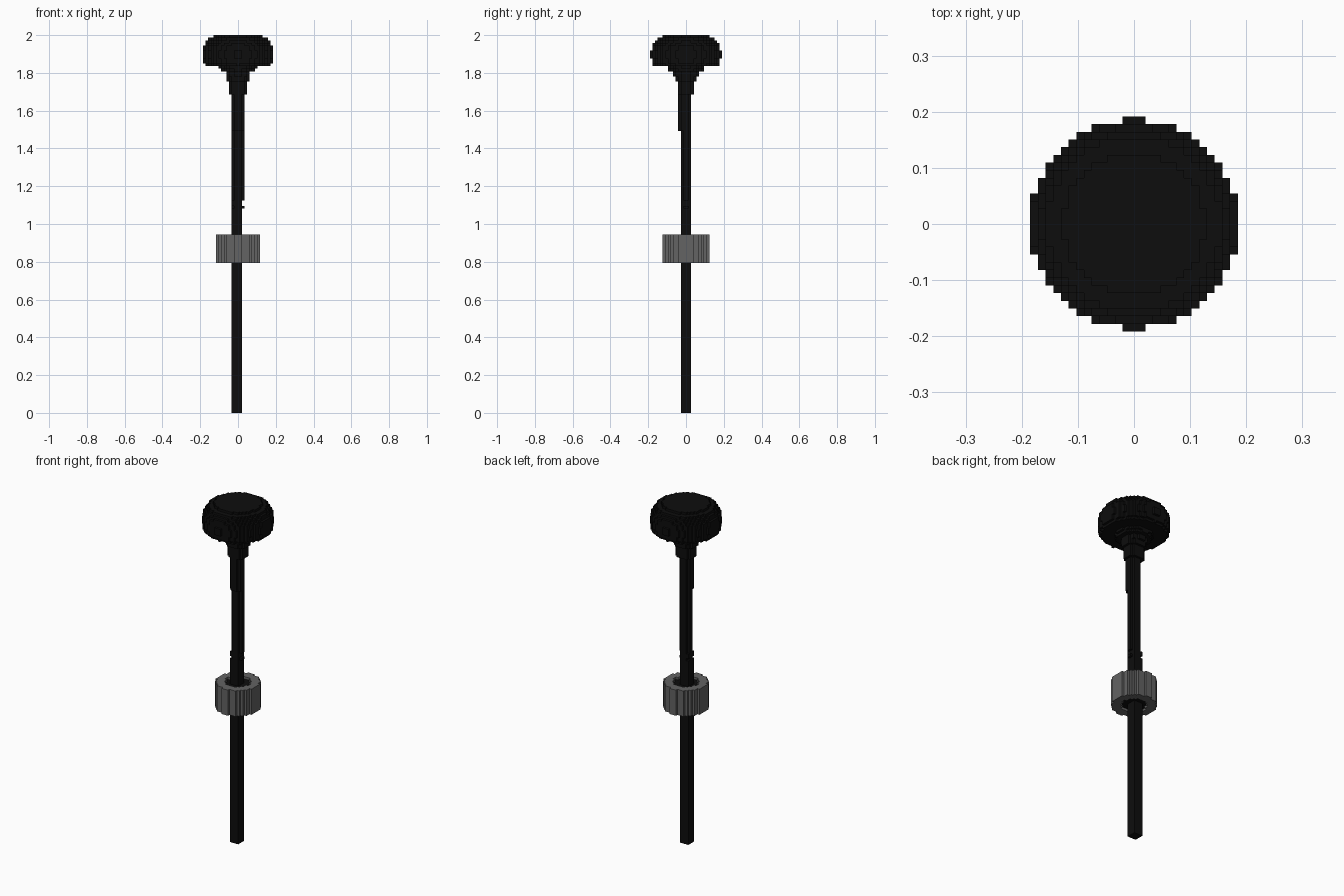
import bpy, bmesh
from mathutils import Vector

if "Cube" in bpy.data.objects:
    bpy.data.objects.remove(bpy.data.objects["Cube"], do_unlink=True)

LAYERS = 146
V = 2.0 / LAYERS          # edge length of one block


def material(name, value):
    m = bpy.data.materials.new(name)
    m.use_nodes = True
    col = (value, value, value, 1)
    m.diffuse_color = col
    m.node_tree.nodes["Principled BSDF"].inputs["Base Color"].default_value = col
    return m


black = material("black", 0.004)
grey = material("grey", 0.125)


def disc(k, r, cx=0.0, cy=0.0, hole=0.0):
    """Blocks of layer k whose centres lie in a round slice, sizes in blocks."""
    return {(i, j, k) for i in range(-15, 16) for j in range(-15, 16)
            if hole ** 2 <= (i - cx) ** 2 + (j + 0.5 - cy) ** 2 <= r ** 2}


def blocks(name, cells, mat):
    """Mesh of the exposed faces of a set of blocks."""
    bm = bmesh.new()
    verts = {}

    def vert(p):
        if p not in verts:
            verts[p] = bm.verts.new(((p[0] - 0.5) * V, p[1] * V, p[2] * V))
        return verts[p]

    for c in cells:
        for axis in range(3):
            for side in (0, 1):
                n = list(c)
                n[axis] += 2 * side - 1
                if tuple(n) in cells:
                    continue
                quad = []
                for a, b in ((0, 0), (1, 0), (1, 1), (0, 1)):
                    p = list(c)
                    p[axis] += side
                    p[(axis + 1) % 3] += a
                    p[(axis + 2) % 3] += b
                    quad.append(vert(tuple(p)))
                bm.faces.new(quad if side else quad[::-1])
    mesh = bpy.data.meshes.new(name)
    bm.to_mesh(mesh)
    bm.free()
    mesh.materials.append(mat)
    obj = bpy.data.objects.new(name, mesh)
    bpy.context.collection.objects.link(obj)
    return obj


# Rod: round section that drifts slightly sideways as it rises
rod = set()
for k in range(0, 134):
    cx = -0.5 if k < 82 and k != 79 else 0.0
    cy = 0.0 if k < 109 else -0.5
    rod |= disc(k, 2.3, cx, cy)
blocks("rod", rod, black)

# Knob and flared neck: (radius, number of layers) from the top down
profile = [(9.3, 1), (11.3, 1), (12.1, 1), (12.7, 1), (13.3, 2), (13.55, 3),
           (13.3, 2), (12.5, 1), (7.4, 1), (6.6, 1), (4.7, 2), (4.3, 2), (3.4, 5)]
knob = set()
k = LAYERS
for radius, count in profile:
    for _ in range(count):
        k -= 1
        knob |= disc(k, radius)
blocks("knob", knob - rod, black)

# Collar ring around the rod, with a dark hub set just inside it
ring, hub = set(), set()
for k in range(58, 69):
    ring |= disc(k, 8.6, hole=5.2)
    if 58 < k < 68:
        hub |= disc(k, 5.2)
blocks("collar_ring", ring, grey)
blocks("collar_hub", hub - rod - ring, black)
